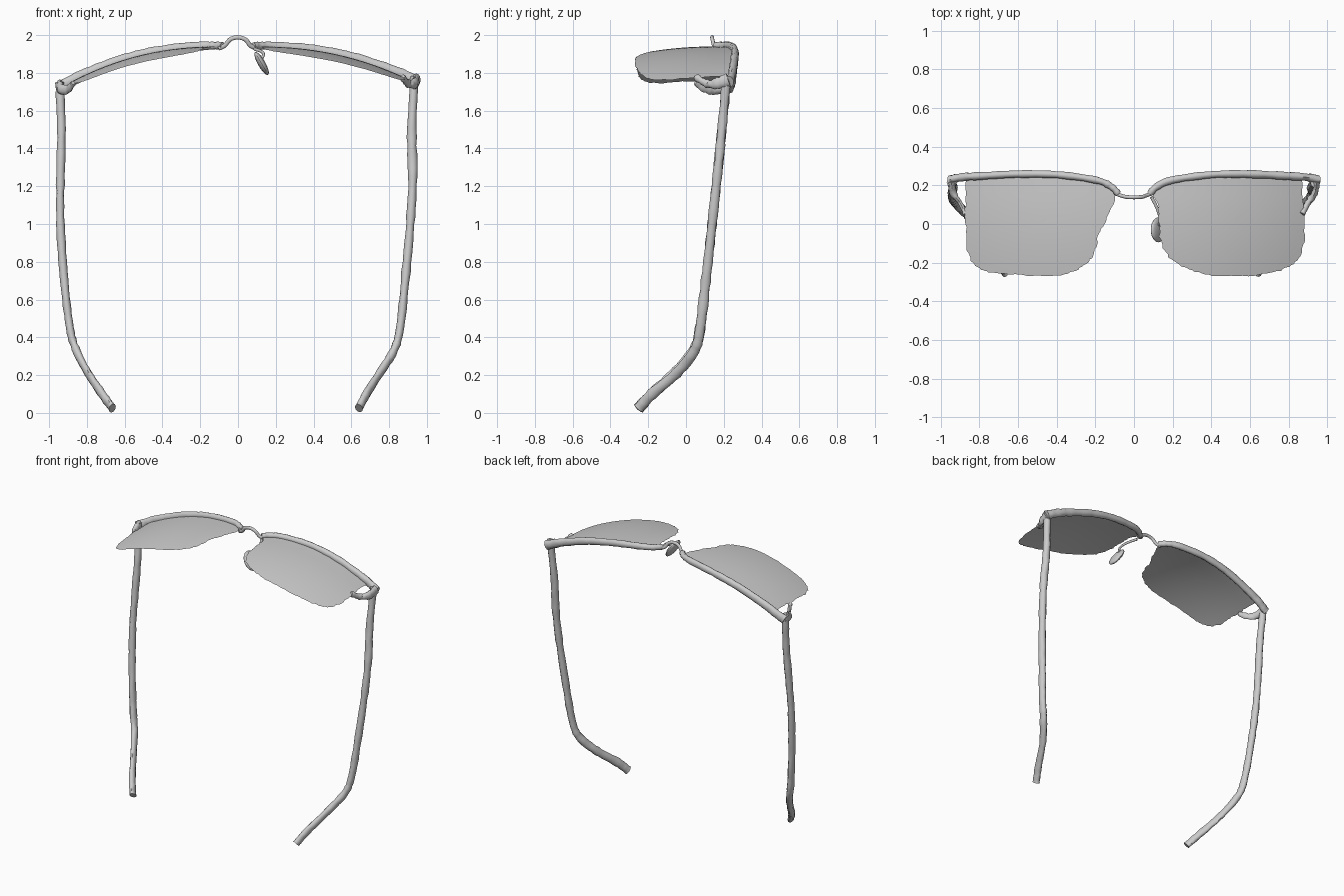
import bpy, bmesh, math, random
from mathutils import Vector

random.seed(4)
if "Cube" in bpy.data.objects:
    bpy.data.objects.remove(bpy.data.objects["Cube"])

grey = bpy.data.materials.new("plain grey")
grey.use_nodes = True
grey.diffuse_color = (0.6, 0.6, 0.6, 1)
grey.node_tree.nodes["Principled BSDF"].inputs["Base Color"].default_value = (0.6, 0.6, 0.6, 1)


def finish(bm, name, angle=50):
    bmesh.ops.recalc_face_normals(bm, faces=bm.faces)
    mesh = bpy.data.meshes.new(name)
    bm.to_mesh(mesh)
    bm.free()
    mesh.materials.append(grey)
    ob = bpy.data.objects.new(name, mesh)
    bpy.context.collection.objects.link(ob)
    bpy.ops.object.select_all(action="DESELECT")
    ob.select_set(True)
    bpy.context.view_layer.objects.active = ob
    bpy.ops.object.shade_smooth_by_angle(angle=math.radians(angle))
    return ob


def spline(points, steps=6, closed=False):
    """Smooth path through the points."""
    p = [Vector(q) for q in points]
    n = len(p)
    out = []
    for i in range(n if closed else n - 1):
        if closed:
            a, b, c, d = (p[(i + k) % n] for k in (-1, 0, 1, 2))
        else:
            a, b, c, d = p[max(i - 1, 0)], p[i], p[i + 1], p[min(i + 2, n - 1)]
        for s in range(steps):
            t = s / steps
            out.append(0.5 * (2 * b + (c - a) * t + (2 * a - 5 * b + 4 * c - d) * t * t
                              + (3 * b - a - 3 * c + d) * t ** 3))
    if not closed:
        out.append(p[-1])
    return out


def sweep(name, points, ref, wide, deep, rough=0.0, sides=10):
    """Oval tube; wide runs along ref, deep across it, each from start to end."""
    path = spline(points)
    bm = bmesh.new()
    rings = []
    for i, c in enumerate(path):
        tan = (path[min(i + 1, len(path) - 1)] - path[max(i - 1, 0)]).normalized()
        u = (Vector(ref) - tan * tan.dot(Vector(ref))).normalized()
        v = tan.cross(u)
        t = i / (len(path) - 1)
        w = wide[0] + (wide[1] - wide[0]) * t + random.uniform(-rough, rough)
        d = deep[0] + (deep[1] - deep[0]) * t + random.uniform(-rough, rough)
        rings.append([bm.verts.new(c + u * w * math.cos(a) + v * d * math.sin(a))
                      for a in (2 * math.pi * k / sides for k in range(sides))])
    for r, s in zip(rings, rings[1:]):
        for k in range(sides):
            j = (k + 1) % sides
            bm.faces.new((r[k], r[j], s[j], s[k]))
    bm.faces.new(rings[0])
    bm.faces.new(rings[-1])
    return finish(bm, name)


def crown(x, drop):
    """Height of the wraparound curve at a distance from the middle."""
    return 1.94 - drop * (max(x - 0.1, 0) / 0.75) ** 2.2


def lens(name, side, drop, outline):
    """Domed sheet filled from the centre out to a slightly ragged outline."""
    edge = spline([(x, y, 0) for x, y in outline], 8, True)
    mid = Vector((0.5, 0.0, 0))
    bm = bmesh.new()

    def vert(p):
        z = crown(p.x, drop) - 0.04 * (max(0.15 - p.y, 0) / 0.42) ** 2
        return bm.verts.new((side * p.x, p.y, z))

    ragged = [mid + (p - mid) * (1 + (random.uniform(-0.014, 0.014) if p.y < 0.1 else 0))
              for p in edge]
    centre = vert(mid)
    rings = [[vert(mid + (p - mid) * k / 10) for p in (ragged if k == 10 else edge)]
             for k in range(1, 11)]
    n = len(edge)
    for k in range(n):
        j = (k + 1) % n
        bm.faces.new((centre, rings[0][k], rings[0][j]))
        for r, s in zip(rings, rings[1:]):
            bm.faces.new((r[k], s[k], s[j], r[j]))
    ob = finish(bm, name)
    # the dome faces upward
    if ob.data.polygons[0].normal.z < 0:
        ob.data.flip_normals()


# Lenses
top_edge = [(0.87, 0.15), (0.85, 0.24), (0.65, 0.255), (0.4, 0.25), (0.2, 0.22)]
lens("right_lens", -1, 0.17, top_edge + [
    (0.1, 0.15), (0.13, 0.05), (0.18, -0.05), (0.2, -0.13), (0.24, -0.2), (0.33, -0.25),
    (0.46, -0.27), (0.7, -0.255), (0.8, -0.23), (0.86, -0.15), (0.87, 0)])
lens("left_lens", 1, 0.15, top_edge + [
    (0.1, 0.16), (0.125, 0.1), (0.13, 0), (0.14, -0.1), (0.2, -0.19), (0.3, -0.24),
    (0.45, -0.27), (0.67, -0.26), (0.8, -0.22), (0.87, -0.14), (0.88, 0)])

# Brow bars and hinges
brow = [(0.08, 0.155), (0.12, 0.195), (0.2, 0.228), (0.4, 0.255), (0.6, 0.258),
        (0.8, 0.248), (0.89, 0.242), (0.95, 0.23)]
for label, side, drop in (("right", -1, 0.17), ("left", 1, 0.145)):
    sweep(label + "_brow_bar", [(side * x, y, crown(x, drop) + 0.004) for x, y in brow],
          (0, 0, 1), (0.018, 0.032), (0.018, 0.022), 0.002)
    z = crown(0.92, drop)
    sweep(label + "_hinge", [(side * 0.945, 0.225, z), (side * 0.935, 0.16, z - 0.02),
                             (side * 0.9, 0.11, z - 0.02), (side * 0.87, 0.05, z + 0.015)],
          (0, 0, 1), (0.035, 0.015), (0.02, 0.012), 0.004)

# Temple arms with bent tips
sweep("right_temple", [
    (-0.945, 0.215, 1.75), (-0.935, 0.19, 1.5), (-0.94, 0.165, 1.25), (-0.94, 0.138, 1.0),
    (-0.92, 0.105, 0.7), (-0.89, 0.075, 0.45), (-0.86, 0.045, 0.34), (-0.8, -0.05, 0.22),
    (-0.72, -0.18, 0.1), (-0.665, -0.25, 0.025)],
    (1, 0, 0), (0.022, 0.02), (0.024, 0.03), 0.003)
sweep("left_temple", [
    (0.935, 0.215, 1.78), (0.92, 0.19, 1.5), (0.925, 0.165, 1.25), (0.912, 0.138, 1.0),
    (0.885, 0.105, 0.7), (0.858, 0.075, 0.45), (0.825, 0.045, 0.33), (0.75, -0.05, 0.21),
    (0.68, -0.18, 0.1), (0.64, -0.25, 0.025)],
    (1, 0, 0), (0.025, 0.02), (0.024, 0.03), 0.003)

# Bridge arch
sweep("bridge", [(-0.1, 0.16, 1.93), (-0.07, 0.148, 1.945), (-0.04, 0.14, 1.978),
                 (0, 0.138, 1.988), (0.04, 0.14, 1.976), (0.065, 0.148, 1.945),
                 (0.095, 0.16, 1.93)], (0, 1, 0), (0.01, 0.01), (0.012, 0.012))

# Single nose pad and its wire
sweep("nose_pad_wire", [(0.09, 0.14, 1.925), (0.12, 0.08, 1.915), (0.135, 0.02, 1.9),
                        (0.125, -0.01, 1.87)], (0, 0, 1), (0.009, 0.007), (0.009, 0.007))
bm = bmesh.new()
bmesh.ops.create_uvsphere(bm, u_segments=16, v_segments=10, radius=1)
for v in bm.verts:
    x, y, z = v.co
    v.co = (0.125 + 0.016 * x - 0.035 * z, -0.03 + 0.065 * y, 1.85 + 0.012 * x + 0.06 * z)
finish(bm, "nose_pad")
